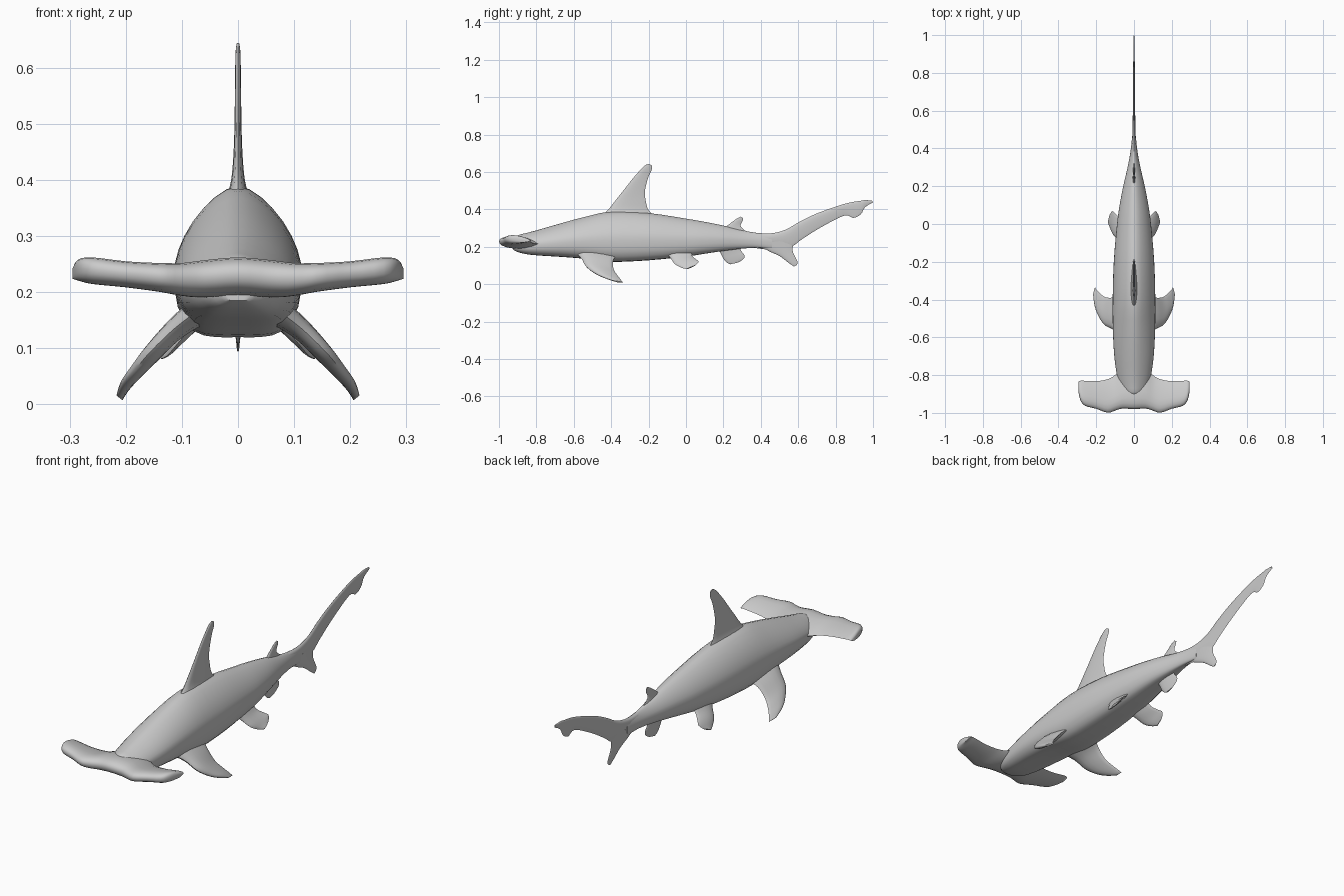
import bpy, bmesh, math
from mathutils import Vector

grey = bpy.data.materials.new("shark_grey")
grey.diffuse_color = (0.6, 0.6, 0.6, 1)


def smooth_rows(rows, steps, closed=False):
    """Catmull-Rom interpolation through tuples of numbers."""
    n, out = len(rows), []
    get = (lambda i: rows[i % n]) if closed else (lambda i: rows[max(0, min(n - 1, i))])
    for i in range(n if closed else n - 1):
        for k in range(steps):
            t = k / steps
            out.append([0.5 * (2 * b + (c - a) * t + (2 * a - 5 * b + 4 * c - d) * t * t
                               + (3 * b - a - 3 * c + d) * t ** 3)
                        for a, b, c, d in zip(get(i - 1), get(i), get(i + 1), get(i + 2))])
    return out if closed else out + [list(rows[-1])]


def loft(name, rings):
    """Skin a list of closed rings and cap both ends."""
    bm = bmesh.new()
    loops = [[bm.verts.new(p) for p in ring] for ring in rings]
    n = len(loops[0])
    for a, b in zip(loops, loops[1:]):
        for i in range(n):
            j = (i + 1) % n
            bm.faces.new((a[i], a[j], b[j], b[i]))
    bm.faces.new(loops[0])
    bm.faces.new(loops[-1])
    bmesh.ops.recalc_face_normals(bm, faces=bm.faces)
    mesh = bpy.data.meshes.new(name)
    bm.to_mesh(mesh)
    bm.free()
    mesh.materials.append(grey)
    ob = bpy.data.objects.new(name, mesh)
    bpy.context.collection.objects.link(ob)
    bpy.ops.object.select_all(action='DESELECT')
    ob.select_set(True)
    bpy.context.view_layer.objects.active = ob
    bpy.ops.object.shade_smooth_by_angle(angle=math.radians(50))
    return ob


def fin(name, rows, normal, side=1):
    """Rows: leading edge xyz, trailing edge xyz, half thickness."""
    normal, rings = Vector(normal), []
    for r in smooth_rows(rows, 4):
        lead, trail = Vector(r[0:3]), Vector(r[3:6])
        ring = []
        for k in range(16):
            a = 2 * math.pi * k / 16
            s = (1 - math.cos(a)) / 2
            # rounded leading edge, thin trailing edge
            p = lead.lerp(trail, s) + normal * r[6] * math.sin(a) * (1.2 - 0.75 * s)
            ring.append((p.x * side, p.y, p.z))
        rings.append(ring)
    return loft(name, rings)


def centre_fin(name, rows):
    """Rows on the centre plane: lead y, z, trail y, z, half thickness."""
    fin(name, [(0, a, b, 0, c, d, t) for a, b, c, d, t in rows], (1, 0, 0))


# Body: y, half width, top z, bottom z
body = [(-.925, .025, .225, .185), (-.90, .058, .260, .172), (-.85, .080, .274, .160),
        (-.78, .094, .293, .153), (-.68, .106, .322, .147), (-.55, .112, .357, .137),
        (-.40, .113, .388, .120), (-.20, .107, .380, .128), (0, .090, .350, .148),
        (.10, .076, .333, .163), (.20, .057, .313, .178), (.30, .034, .288, .190),
        (.38, .019, .274, .195), (.46, .010, .270, .190)]
half = [(0, 1), (.36, .93), (.71, .77), (.94, .58), (1, .42), (.95, .2), (.7, .04), (.35, 0), (0, 0)]
outline = smooth_rows(half + [(-u, v) for u, v in half[-2:0:-1]], 2, closed=True)
loft("body", [[(u * w, y, zb + v * (zt - zb)) for u, v in outline]
              for y, w, zt, zb in smooth_rows(body, 3)])

# Hammer head: x, front y, rear y, top z, bottom z
wing = [(0, -.980, -.75, .262, .195), (.06, -.977, -.76, .257, .191),
        (.10, -.988, -.80, .252, .194), (.14, -.999, -.822, .252, .201),
        (.20, -.978, -.832, .255, .209), (.26, -.962, -.83, .262, .215),
        (.285, -.93, -.83, .258, .221), (.295, -.88, -.835, .242, .224)]
foil = smooth_rows([(0, .55), (.05, .85), (.25, 1), (.6, .82), (1, .38), (.6, .05),
                    (.25, 0), (.05, .2)], 2, closed=True)
hammer = [(-r[0], *r[1:]) for r in wing[:0:-1]] + wing
loft("hammer_head", [[(x, yf + s * (yr - yf), zb + v * (zt - zb)) for s, v in foil]
                     for x, yf, yr, zt, zb in smooth_rows(hammer, 3)])

# Fins on the centre line
centre_fin("dorsal_fin", [
    (-.46, .360, -.16, .360, .026), (-.415, .40, -.20, .395, .014), (-.375, .45, -.214, .44, .009),
    (-.335, .50, -.22, .495, .007), (-.28, .57, -.202, .57, .006), (-.227, .628, -.182, .615, .005),
    (-.20, .644, -.183, .635, .003)])
centre_fin("rear_dorsal_fin", [
    (.16, .285, .36, .265, .014), (.205, .302, .315, .288, .008), (.25, .335, .292, .312, .005),
    (.275, .352, .303, .338, .004), (.293, .361, .306, .351, .002)])
centre_fin("anal_fin", [
    (.16, .205, .28, .205, .014), (.185, .165, .297, .175, .009), (.203, .132, .312, .155, .007),
    (.22, .114, .308, .135, .005), (.237, .106, .280, .116, .003)])
centre_fin("tail_upper_lobe", [
    (.36, .274, .36, .195, .016), (.45, .271, .45, .185, .011), (.53, .290, .56, .20, .008),
    (.61, .335, .62, .24, .007), (.70, .378, .715, .30, .006), (.82, .421, .845, .366, .005),
    (.88, .437, .895, .354, .004), (.93, .445, .935, .374, .004), (.955, .449, .958, .412, .004),
    (.995, .447, 1.0, .436, .002)])
centre_fin("tail_lower_lobe", [
    (.38, .215, .58, .24, .010), (.44, .178, .570, .195, .008), (.50, .150, .574, .165, .006),
    (.55, .113, .595, .123, .004), (.578, .094, .594, .103, .002)])

# Paired fins
pectoral = [(.06, -.60, .175, .06, -.36, .165, .030), (.11, -.56, .138, .11, -.388, .13, .022),
            (.155, -.535, .095, .15, -.388, .083, .018), (.185, -.49, .060, .177, -.37, .052, .014),
            (.205, -.44, .036, .195, -.352, .028, .010), (.215, -.38, .015, .206, -.336, .008, .005)]
pelvic = [(.05, -.12, .185, .05, .03, .185, .020), (.08, -.085, .142, .075, .033, .152, .014),
          (.108, -.06, .108, .10, .055, .132, .010), (.125, -.025, .088, .115, .068, .120, .007),
          (.137, .005, .081, .128, .05, .10, .004)]
for label, side in (("right", 1), ("left", -1)):
    fin(label + "_pectoral_fin", pectoral, (.7, 0, .7), side)
    fin(label + "_pelvic_fin", pelvic, (.75, 0, .65), side)
